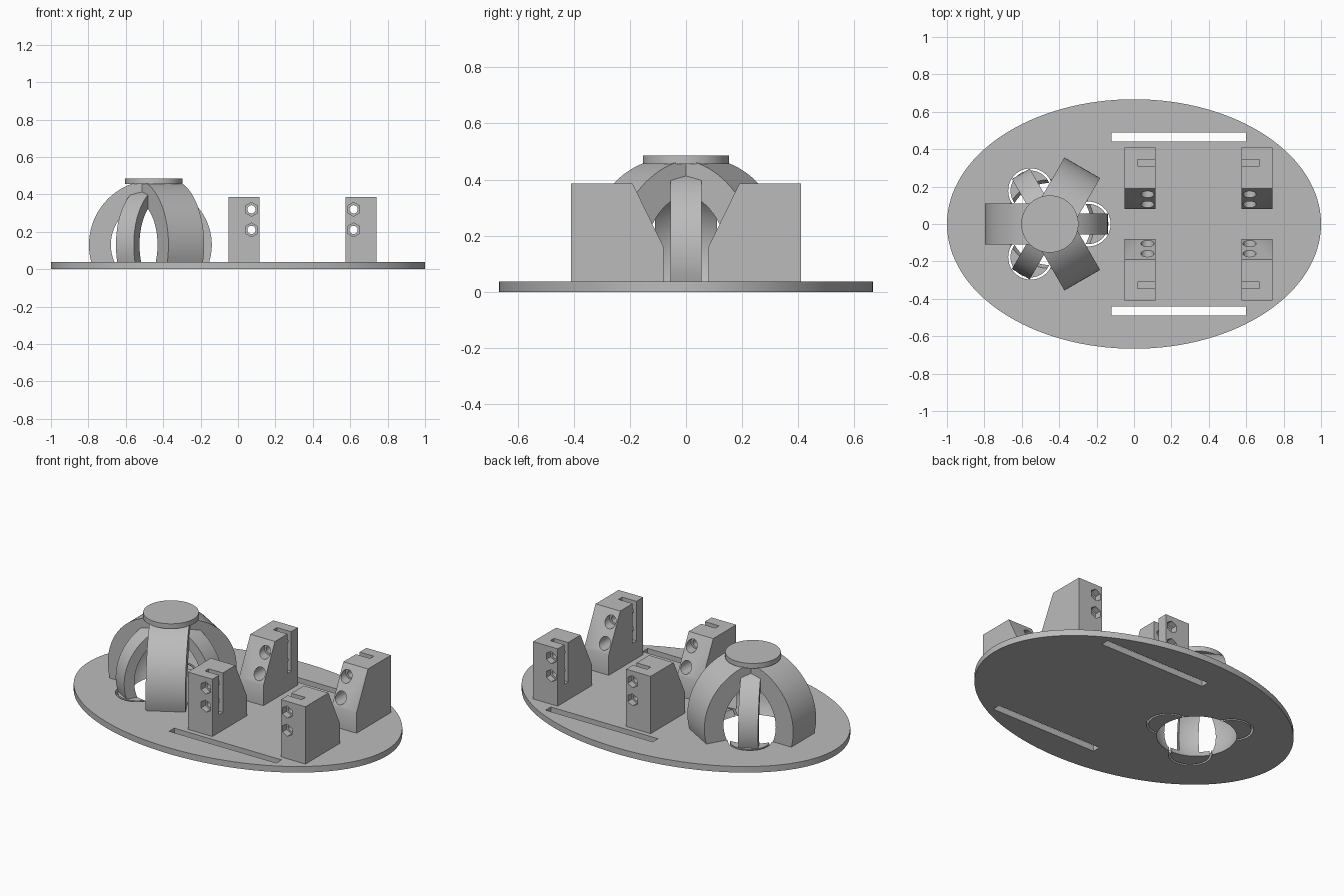
import bpy
import bmesh
from math import sin, cos, pi, radians, sqrt, asin
from mathutils import Matrix, Vector

if "Cube" in bpy.data.objects:
    bpy.data.objects.remove(bpy.data.objects["Cube"], do_unlink=True)

grey = bpy.data.materials.new("plain_grey")
grey.use_nodes = True
COLOUR = (0.5, 0.5, 0.5, 1)
grey.diffuse_color = COLOUR
grey.node_tree.nodes["Principled BSDF"].inputs["Base Color"].default_value = COLOUR

PLATE_TOP = 0.037
UP = Vector((0, 0, 1))
BALL = Vector((-0.45, 0, 0.13))
BALL_R = 0.255


def frame(origin, x_axis, y_axis):
    """Placement whose local z is x_axis cross y_axis."""
    x, y = Vector(x_axis), Vector(y_axis)
    m = Matrix((x, y, x.cross(y))).transposed().to_4x4()
    m.translation = Vector(origin)
    return m


def to_object(name, bm):
    bmesh.ops.recalc_face_normals(bm, faces=bm.faces)
    mesh = bpy.data.meshes.new(name)
    bm.to_mesh(mesh)
    bm.free()
    mesh.materials.append(grey)
    obj = bpy.data.objects.new(name, mesh)
    bpy.context.collection.objects.link(obj)
    return obj


def prism(name, points, depth, matrix=None):
    bm = bmesh.new()
    face = bm.faces.new([bm.verts.new((x, y, 0)) for x, y in points])
    top = bmesh.ops.extrude_face_region(bm, geom=[face])["geom"]
    verts = [v for v in top if isinstance(v, bmesh.types.BMVert)]
    bmesh.ops.translate(bm, verts=verts, vec=(0, 0, depth))
    bm.transform(matrix or Matrix())
    return to_object(name, bm)


def ngon(rx, sides, ry=None):
    ry = ry or rx
    return [(rx * cos(2 * pi * i / sides), ry * sin(2 * pi * i / sides)) for i in range(sides)]


def box(name, x0, x1, y0, y1, z0, z1):
    return prism(name, [(x0, y0), (x1, y0), (x1, y1), (x0, y1)], z1 - z0,
                 Matrix.Translation((0, 0, z0)))


def ball_cutter():
    bm = bmesh.new()
    bmesh.ops.create_uvsphere(bm, u_segments=72, v_segments=36, radius=BALL_R,
                              matrix=Matrix.Translation(BALL))
    return to_object("ball_cutter", bm)


def cut(obj, *cutters):
    """Subtract each cutter from obj, then discard the cutter."""
    for cutter in cutters:
        cutter.hide_render = True
        mod = obj.modifiers.new("cut", "BOOLEAN")
        mod.operation = "DIFFERENCE"
        mod.solver = "EXACT"
        mod.object = cutter
        bpy.context.view_layer.objects.active = obj
        bpy.ops.object.modifier_apply(modifier=mod.name)
        bpy.data.objects.remove(cutter, do_unlink=True)
    return obj


def smooth(obj):
    bpy.ops.object.select_all(action="DESELECT")
    obj.select_set(True)
    bpy.context.view_layer.objects.active = obj
    bpy.ops.object.shade_smooth_by_angle(angle=radians(30))


# Oval base plate with two long slots and the ball opening
plate = prism("base_plate", ngon(1, 128, 0.667), PLATE_TOP)
for side in (-1, 1):
    y0, y1 = sorted((side * 0.44, side * 0.49))
    cut(plate, box("slot_cutter", -0.12, 0.6, y0, y1, -0.1, 0.1))
cut(plate, ball_cutter())

# Thin round gaps that free the foot of each narrow arm
for angle in (0, 120, 240):
    a = radians(angle)
    place = Matrix.Translation((BALL.x + 0.205 * cos(a), 0.205 * sin(a), -0.1))
    gap = prism("gap_cutter", ngon(0.12, 48), 0.2, place)
    core = prism("gap_core", ngon(0.108, 48), 0.4, Matrix.Translation((0, 0, -0.1)) @ place)
    cut(plate, cut(gap, core))
smooth(plate)


# Curved cage arms, flat across their width, hollowed by the ball
def arm(name, angle, radius, width):
    a = radians(angle)
    foot = PLATE_TOP - 0.001 - BALL.z
    start = asin(foot / radius)
    steps = 28
    points = [(0, foot)]
    for i in range(steps + 1):
        t = start + (pi / 2 - start) * i / steps
        points.append((radius * cos(t), radius * sin(t)))
    radial = Vector((cos(a), sin(a), 0))
    tangent = radial.cross(UP)
    obj = prism(name, points, width, frame(BALL - tangent * width / 2, radial, UP))
    smooth(cut(obj, ball_cutter()))


for i in range(3):
    arm(f"wide_arm_{i + 1}", 60 + 120 * i, 0.347, 0.22)
    arm(f"narrow_arm_{i + 1}", 120 * i, 0.31, 0.11)

# Round cap over the cage
cap = prism("cage_cap", ngon(0.153, 64), 0.03, Matrix.Translation((BALL.x, 0, 0.455)))
smooth(cap)

# Motor bracket with sloped inner face, bolt holes, nut pockets and a side slot
profile = [(0.41, PLATE_TOP), (0.41, 0.385), (0.19, 0.385), (0.08, 0.16), (0.08, PLATE_TOP)]
bracket = prism("bracket_back_right", profile, 0.165, frame((-0.05, 0, 0), (0, 1, 0), UP))
cut(bracket, box("nut_slot_cutter", 0.02, 0.2, 0.31, 0.345, 0.145, 0.5))
for z in (0.21, 0.32):
    for radius, sides, y0, y1 in ((0.022, 24, 0, 0.5), (0.035, 32, 0, 0.2), (0.037, 6, 0.37, 0.5)):
        place = frame((0.072, y0, z), UP, (1, 0, 0))
        cut(bracket, prism("bolt_cutter", ngon(radius, sides), y1 - y0, place))
smooth(bracket)

# Mirrored copies of the bracket
mid = Matrix.Translation((0.345, 0, 0))
for name, sx, sy in (("back_left", -1, 1), ("front_right", 1, -1), ("front_left", -1, -1)):
    mesh = bracket.data.copy()
    mesh.transform(mid @ Matrix.Diagonal((sx, sy, 1, 1)) @ mid.inverted())
    if sx * sy < 0:
        mesh.flip_normals()
    bpy.context.collection.objects.link(bpy.data.objects.new("bracket_" + name, mesh))
